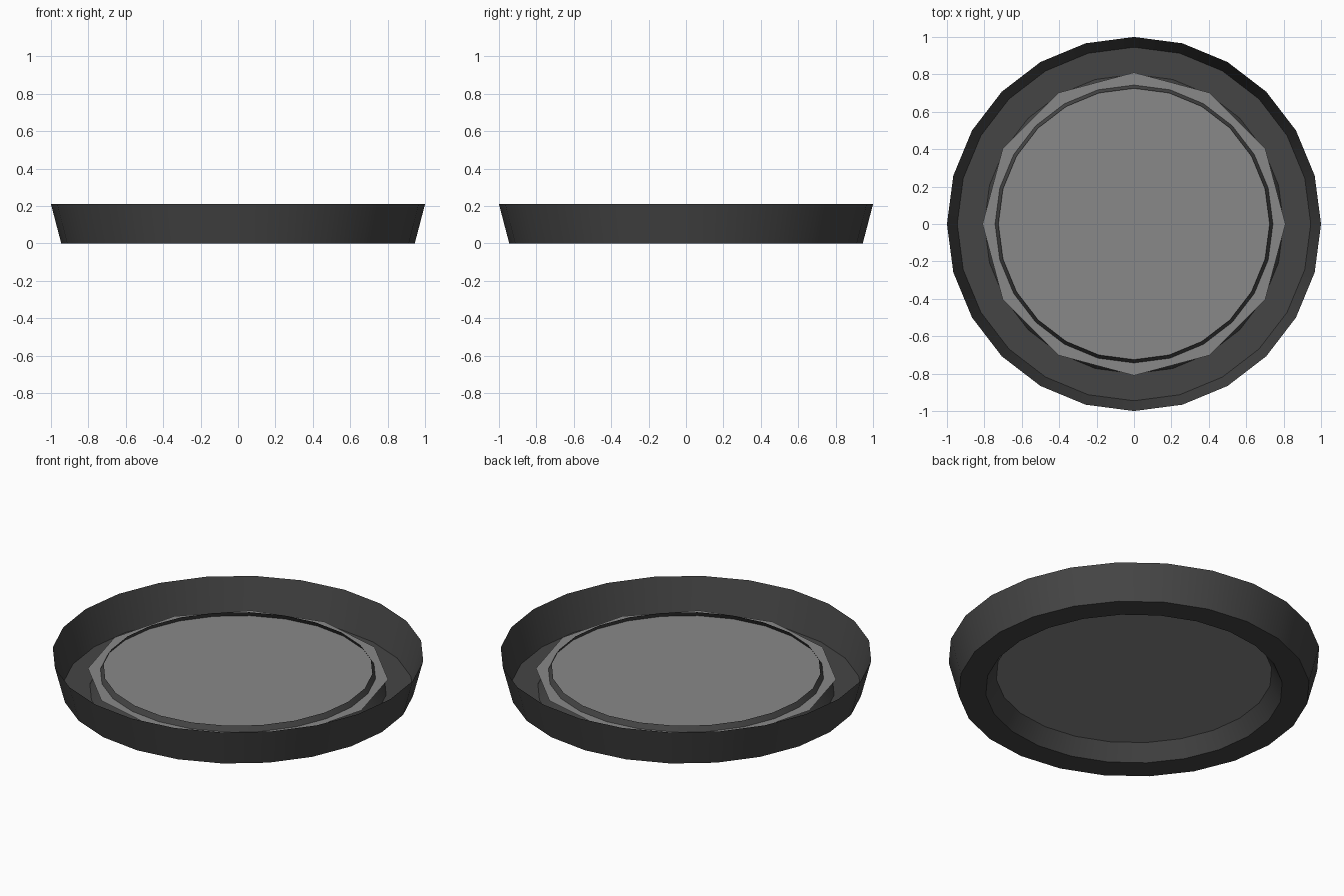
import bpy, bmesh
from math import sin, cos, tau

if "Cube" in bpy.data.objects:
    bpy.data.objects.remove(bpy.data.objects["Cube"])


def material(name, v):
    m = bpy.data.materials.new(name)
    m.diffuse_color = (v, v, v, 1)
    m.use_nodes = True
    m.node_tree.nodes["Principled BSDF"].inputs["Base Color"].default_value = m.diffuse_color
    return m


def add_object(name, bm, mat):
    mesh = bpy.data.meshes.new(name)
    bm.to_mesh(mesh)
    bm.free()
    obj = bpy.data.objects.new(name, mesh)
    bpy.context.collection.objects.link(obj)
    mesh.materials.append(mat)
    return obj


def lathe(name, profile, sides, mat):
    """Thin open shell turned from a (radius, z) profile."""
    bm = bmesh.new()
    rings = [[bm.verts.new((r * cos(tau * i / sides), r * sin(tau * i / sides), z))
              for i in range(sides)] for r, z in profile]
    for a, b in zip(rings, rings[1:]):
        for i in range(sides):
            j = (i + 1) % sides
            bm.faces.new((a[i], b[i], b[j], a[j]))
    return add_object(name, bm, mat)


# Dark dish: flared outer wall, flat base ring, inner sloping collar
dish = lathe("dish_shell", [(1.0, 0.21), (0.945, 0.0), (0.80, 0.0), (0.725, 0.122)],
             24, material("dark_grey", 0.06))
bpy.context.view_layer.objects.active = dish
dish.select_set(True)
bpy.ops.object.shade_smooth_by_angle(angle=0.52)

# Light twelve-sided plate that cuts through the collar
bm = bmesh.new()
bmesh.ops.create_circle(bm, cap_ends=True, segments=12, radius=0.81)
plate = add_object("centre_plate", bm, material("light_grey", 0.25))
plate.location.z = 0.093
